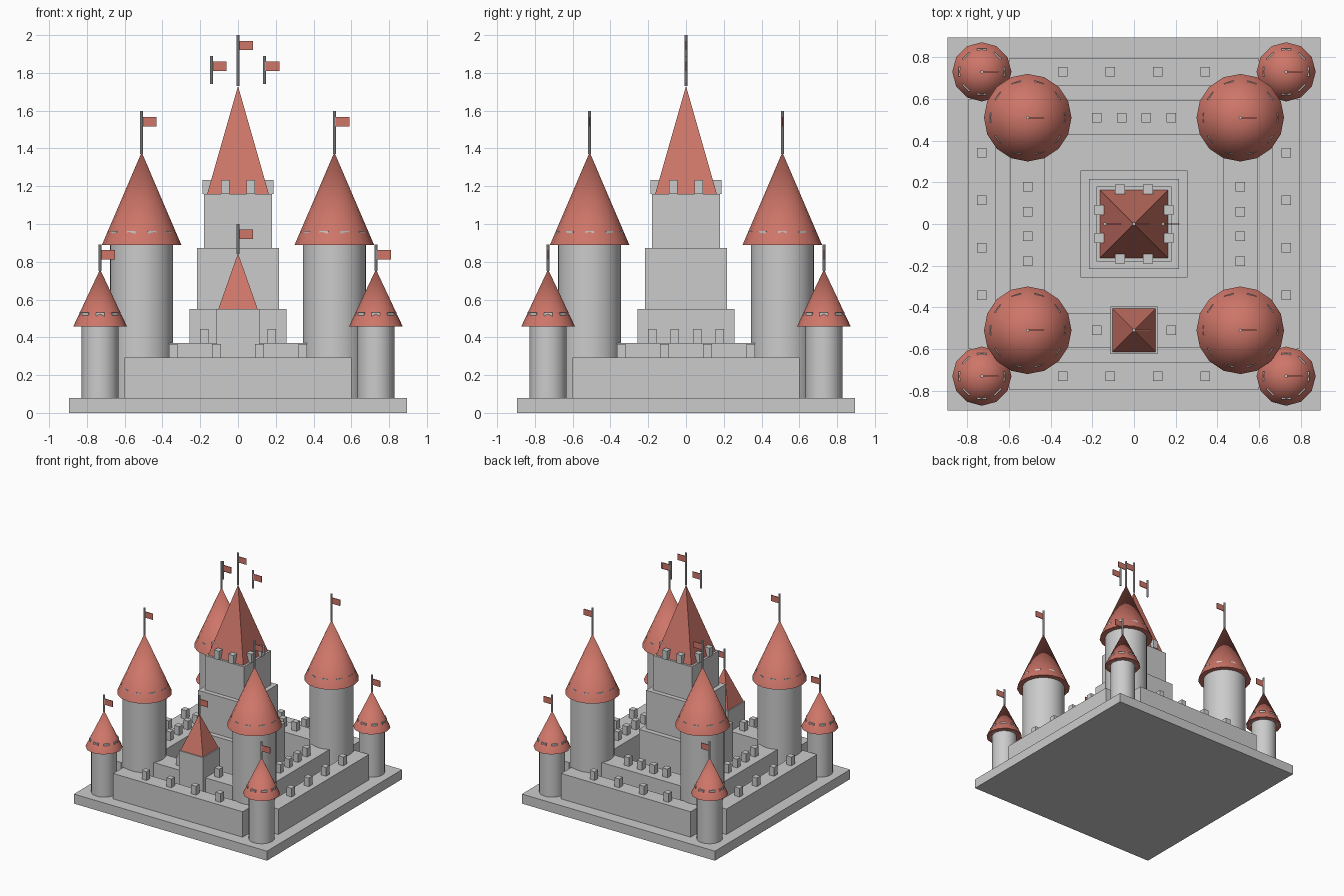
import bpy, math
from math import radians, cos, sin, pi

if "Cube" in bpy.data.objects:
    bpy.data.objects.remove(bpy.data.objects["Cube"])

red = bpy.data.materials.new("roof_red")
red.diffuse_color = (0.62, 0.18, 0.14, 1)
red.use_nodes = True
red.node_tree.nodes["Principled BSDF"].inputs["Base Color"].default_value = red.diffuse_color


def box(name, x, y, z0, z1, hx, hy):
    bpy.ops.mesh.primitive_cube_add(size=2, location=(x, y, (z0 + z1) / 2))
    o = bpy.context.object
    o.name = name
    o.scale = (hx, hy, (z1 - z0) / 2)
    bpy.ops.object.transform_apply(location=False, rotation=False, scale=True)
    return o


def round_part(name, x, y, z0, z1, r, n, r2=None, smooth=True):
    bpy.ops.mesh.primitive_cone_add(vertices=n, radius1=r, radius2=r if r2 is None else r2,
                                    depth=z1 - z0, location=(x, y, (z0 + z1) / 2))
    o = bpy.context.object
    o.name = name
    if smooth:
        bpy.ops.object.shade_smooth_by_angle(angle=radians(40))
    return o


def merlon(name, x, y, z, rot=0):
    o = box(name, x, y, z, z + 0.073, 0.023, 0.023)
    o.rotation_euler.z = rot


def flag(name, x, y, z0, z1):
    round_part(name + "_pole", x, y, z0, z1, 0.008, 8)
    f = box(name + "_flag", x + 0.042, y, z1 - 0.08, z1 - 0.03, 0.037, 0.003)
    f.data.materials.append(red)


def spire(name, x, y, z0, z1, half):
    # four-sided roof, sides square to the axes
    bpy.ops.mesh.primitive_cone_add(vertices=4, radius1=half * math.sqrt(2), radius2=0,
                                    depth=z1 - z0, location=(x, y, (z0 + z1) / 2),
                                    rotation=(0, 0, pi / 4))
    o = bpy.context.object
    o.name = name
    o.data.materials.append(red)


def tower(name, x, y, r, z, roof_r, apex, pole, count, sides):
    round_part(name, x, y, 0.08, z, r, 32)
    for i in range(count):
        a = 2 * pi * i / count
        merlon(name + "_merlon", x + (r - 0.01) * cos(a), y + (r - 0.01) * sin(a), z, a)
    roof = round_part(name + "_roof", x, y, z, apex, roof_r, sides, 0)
    roof.data.materials.append(red)
    flag(name, x, y, apex - 0.01, pole)


# base slab
box("base", 0, 0, 0, 0.08, 0.895, 0.895)

# outer and inner curtain walls with merlons, one set per side
for side in range(4):
    a = side * pi / 2
    dx, dy = round(sin(a)), -round(cos(a))
    for name, d, top, half_t, half_l, step in (("outer_wall", 0.73, 0.293, 0.065, 0.60, 0.228),
                                               ("inner_wall", 0.51, 0.37, 0.083, 0.40, 0.119)):
        hx, hy = (half_t, half_l) if dx else (half_l, half_t)
        box(name, dx * d, dy * d, 0.08, top, hx, hy)
        for k in (-1.5, -0.5, 0.5, 1.5):
            merlon(name + "_merlon", dx * d - dy * k * step, dy * d + dx * k * step, top)

# corner towers
for sx in (-1, 1):
    for sy in (-1, 1):
        tower("outer_tower", sx * 0.73, sy * 0.73, 0.098, 0.458, 0.142, 0.76, 0.892, 8, 12)
        tower("inner_tower", sx * 0.51, sy * 0.51, 0.167, 0.89, 0.21, 1.38, 1.597, 10, 16)

# gatehouse
box("gatehouse", 0, -0.51, 0.08, 0.55, 0.113, 0.113)
spire("gatehouse_roof", 0, -0.51, 0.55, 0.845, 0.104)
flag("gatehouse", 0, -0.51, 0.84, 1.0)

# central keep in three tiers
box("keep_lower", 0, 0, 0.08, 0.55, 0.257, 0.257)
box("keep_middle", 0, 0, 0.55, 0.872, 0.217, 0.217)
box("keep_upper", 0, 0, 0.872, 1.16, 0.18, 0.18)
for s in (-1, 1):
    for t in (-0.067, 0.067):
        merlon("keep_merlon", t, s * 0.166, 1.16)
        merlon("keep_merlon", s * 0.166, t, 1.16)
spire("keep_roof", 0, 0, 1.16, 1.73, 0.163)

# flags above the keep
flag("keep", 0, 0, 1.73, 2.0)
for s in (-1, 1):
    flag("keep_side", s * 0.14, 0, 1.74, 1.89)
